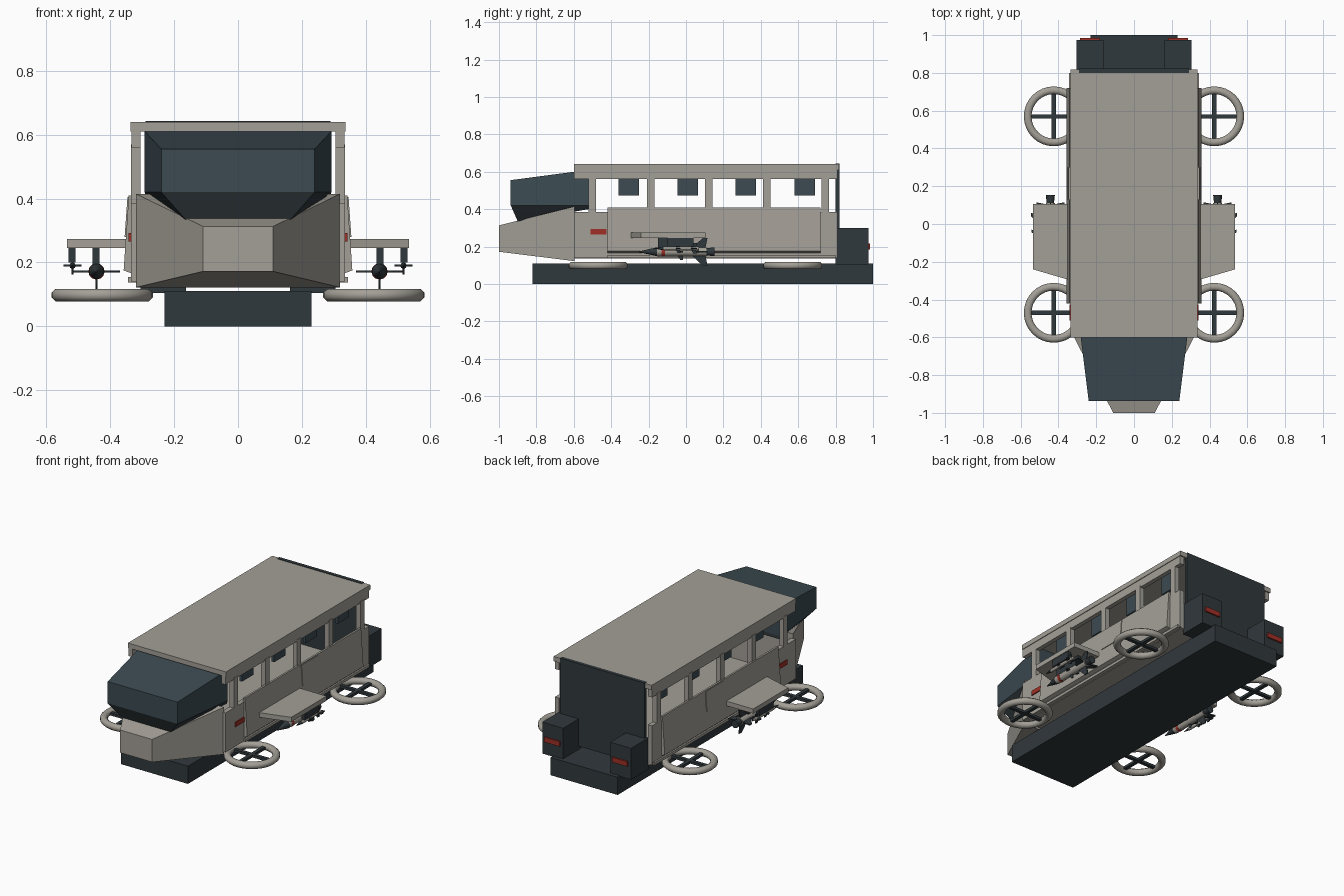
import bpy, bmesh, math
from mathutils import Matrix, Vector

if "Cube" in bpy.data.objects:
    bpy.data.objects.remove(bpy.data.objects["Cube"])


def material(name, rgb):
    m = bpy.data.materials.new(name)
    m.diffuse_color = (*rgb, 1)
    m.use_nodes = True
    m.node_tree.nodes["Principled BSDF"].inputs["Base Color"].default_value = m.diffuse_color
    return m


HULL = material("hull_beige", (0.37, 0.35, 0.31))
DARK = material("dark_metal", (0.03, 0.04, 0.045))
GLASS = material("tinted_glass", (0.045, 0.07, 0.085))
RED = material("red_light", (0.35, 0.03, 0.02))


def finish(name, bm, mat, mirror=False, smooth=False):
    bmesh.ops.recalc_face_normals(bm, faces=bm.faces)
    me = bpy.data.meshes.new(name)
    bm.to_mesh(me)
    bm.free()
    me.materials.append(mat)
    ob = bpy.data.objects.new(name, me)
    bpy.context.collection.objects.link(ob)
    if mirror:
        ob.modifiers.new("mirror", 'MIRROR').use_clip = False
    if smooth:
        bpy.context.view_layer.objects.active = ob
        ob.select_set(True)
        bpy.ops.object.shade_smooth_by_angle(angle=math.radians(50))
        ob.select_set(False)
    return ob


def loft(name, a, b, mat, mirror=False):
    """Closed solid between two matching outlines."""
    bm = bmesh.new()
    va = [bm.verts.new(p) for p in a]
    vb = [bm.verts.new(p) for p in b]
    bm.faces.new(va)
    bm.faces.new(vb[::-1])
    n = len(va)
    for i in range(n):
        j = (i + 1) % n
        bm.faces.new((va[i], vb[i], vb[j], va[j]))
    return finish(name, bm, mat, mirror)


def box(name, x, y, z, mat, mirror=False):
    ring = lambda h: [(x[0], y[0], h), (x[1], y[0], h), (x[1], y[1], h), (x[0], y[1], h)]
    return loft(name, ring(z[0]), ring(z[1]), mat, mirror)


def tube(name, x, z, y0, y1, r0, r1, mat, sides=12):
    """Cylinder or cone along y, on both sides of the vehicle."""
    bm = bmesh.new()
    m = Matrix.Translation((x, (y0 + y1) / 2, z)) @ Matrix.Rotation(-math.pi / 2, 4, 'X')
    bmesh.ops.create_cone(bm, cap_ends=True, segments=sides, radius1=r0, radius2=r1,
                          depth=y1 - y0, matrix=m)
    return finish(name, bm, mat, True, True)


def fins(name, x, z, y0, y1, span, sweep):
    """Four swept fins around a missile."""
    for k in range(4):
        a = k * math.pi / 2
        d, t = Vector((math.cos(a), 0, math.sin(a))), Vector((-math.sin(a), 0, math.cos(a))) * 0.003
        c = Vector((x, 0, z))
        pts = [c + Vector((0, y0, 0)), c + Vector((0, y1, 0)),
               c + d * span + Vector((0, y1 + sweep, 0)),
               c + d * span + Vector((0, y1 - 0.01, 0))]
        loft(f"{name}_{k}", [p - t for p in pts], [p + t for p in pts], DARK, True)


# Chassis and rear end
box("chassis", (-0.23, 0.23), (-0.82, 1.0), (0, 0.11), DARK)
box("rear_panel", (-0.29, 0.29), (0.8, 0.822), (0.13, 0.643), DARK)
box("rear_pod", (0.162, 0.305), (0.8, 0.975), (0.105, 0.3), DARK, True)
box("tail_light", (0.18, 0.285), (0.97, 0.985), (0.185, 0.215), RED, True)

# Cabin: floor, walls, pillars, rails and roof
box("floor", (-0.32, 0.32), (-0.6, 0.81), (0.135, 0.155), HULL)
box("side_wall", (0.305, 0.335), (-0.6, 0.81), (0.14, 0.385), HULL, True)
for i in range(5):
    y = -0.5 + i * 0.311
    box(f"window_pillar_{i}", (0.305, 0.335), (y - 0.02, y + 0.02), (0.38, 0.57), HULL, True)
box("window_rail", (0.305, 0.333), (-0.6, 0.81), (0.56, 0.615), HULL, True)
box("roof", (-0.337, 0.337), (-0.6, 0.818), (0.61, 0.64), HULL)
for i, y in enumerate((-0.305, 0.01, 0.32, 0.635)):
    box(f"hanging_pane_{i}", (0.262, 0.28), (y - 0.055, y + 0.055), (0.473, 0.612), GLASS, True)


# Slanted side armour with a door plate and lower sill
def armour(y):
    return [(0.33, y, 0.41), (0.342, y, 0.41), (0.358, y, 0.175), (0.33, y, 0.165)]


loft("side_armour", armour(-0.42), armour(0.72), HULL, True)


def door(y):
    return [(0.335, y, 0.405), (0.346, y, 0.405), (0.355, y, 0.28), (0.335, y, 0.28)]


loft("door_plate", door(0.13), door(0.3), HULL, True)
box("side_sill", (0.31, 0.345), (-0.42, 0.8), (0.138, 0.155), HULL, True)
box("side_light", (0.325, 0.342), (-0.51, -0.425), (0.265, 0.293), RED, True)


# Tapered nose and cockpit glass
def rect(w, y, z0, z1):
    return [(-w, y, z0), (w, y, z0), (w, y, z1), (-w, y, z1)]


loft("nose", rect(0.11, -1, 0.172, 0.313), rect(0.32, -0.595, 0.122, 0.415), HULL)


def canopy(w, yb, yt, z0, z1):
    return [(-w, yb, z0), (w, yb, z0), (w, yt, z1), (-w, yt, z1)]


loft("cockpit_glass", rect(0.24, -0.937, 0.42, 0.555), canopy(0.292, -0.52, -0.52, 0.42, 0.61), GLASS)
loft("cockpit_lower", [(-0.24, -0.937, 0.42), (0.24, -0.937, 0.42), (0.292, -0.52, 0.42), (-0.292, -0.52, 0.42)],
     [(-0.165, -0.9, 0.335), (0.165, -0.9, 0.335), (0.288, -0.52, 0.4), (-0.288, -0.52, 0.4)], DARK)


# Stub wings with pylons
def wing(z):
    return [(0.33, -0.3, z), (0.535, -0.24, z), (0.535, 0.105, z), (0.33, 0.105, z)]


loft("stub_wing", wing(0.245), wing(0.274), HULL, True)
box("inner_pylon", (0.433, 0.455), (-0.15, 0.04), (0.185, 0.246), DARK, True)
box("outer_pylon", (0.508, 0.53), (-0.1, 0.04), (0.2, 0.246), DARK, True)

# Large missile
tube("missile_tip", 0.443, 0.172, -0.25, -0.155, 0.002, 0.024, DARK)
tube("missile_body", 0.443, 0.172, -0.155, 0.11, 0.024, 0.024, HULL)
tube("missile_band", 0.443, 0.172, -0.13, -0.112, 0.0255, 0.0255, RED)
tube("missile_nozzle", 0.443, 0.172, 0.11, 0.153, 0.019, 0.024, DARK)
fins("missile_fin", 0.443, 0.172, 0.01, 0.1, 0.074, 0.015)
fins("missile_canard", 0.443, 0.172, -0.06, -0.02, 0.045, 0.005)

# Small missile
tube("small_missile_tip", 0.518, 0.19, -0.17, -0.12, 0.001, 0.01, DARK, 8)
tube("small_missile_body", 0.518, 0.19, -0.12, 0.07, 0.01, 0.01, HULL, 8)
fins("small_missile_fin", 0.518, 0.19, 0.02, 0.05, 0.028, 0.01)
fins("small_missile_canard", 0.518, 0.19, -0.06, -0.035, 0.024, 0.005)

# Four ring-shaped lift fans with crossed blades
for label, y in (("front", -0.47), ("rear", 0.57)):
    bm = bmesh.new()
    n, k = 32, 8
    v = [[bm.verts.new(((0.138 + 0.022 * math.cos(b)) * math.cos(a) + 0.425,
                        (0.138 + 0.022 * math.cos(b)) * math.sin(a) + y,
                        0.098 + 0.021 * math.sin(b)))
          for b in (math.tau * (j + 0.5) / k for j in range(k))]
         for a in (math.tau * i / n for i in range(n))]
    for i in range(n):
        for j in range(k):
            p, q = (i + 1) % n, (j + 1) % k
            bm.faces.new((v[i][j], v[p][j], v[p][q], v[i][q]))
    finish(f"{label}_fan_ring", bm, HULL, True, True)
    box(f"{label}_fan_blade_cross", (0.3, 0.55), (y - 0.011, y + 0.011), (0.09, 0.106), DARK, True)
    box(f"{label}_fan_blade_long", (0.414, 0.436), (y - 0.125, y + 0.125), (0.09, 0.106), DARK, True)
